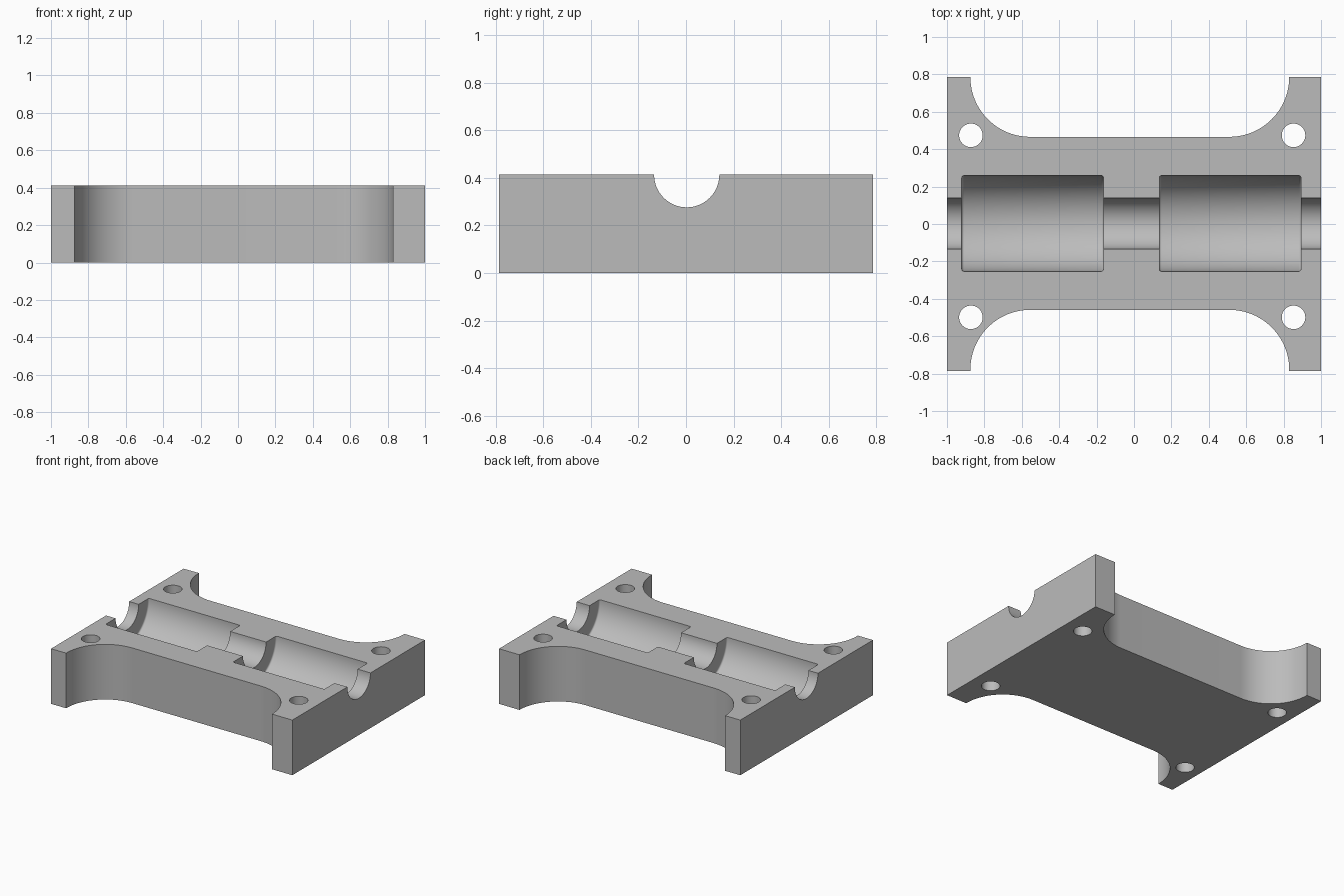
import bpy, bmesh, math
from mathutils import Matrix

cube = bpy.data.objects.get("Cube")
if cube:
    bpy.data.objects.remove(cube, do_unlink=True)

HEIGHT = 0.413
HALF_Y = 0.785
FILLET = 0.32

grey = bpy.data.materials.new("machined_grey")
grey.use_nodes = True
GREY = (0.5, 0.5, 0.5, 1)
grey.diffuse_color = GREY
grey.node_tree.nodes["Principled BSDF"].inputs["Base Color"].default_value = GREY


def make_object(name, bm):
    mesh = bpy.data.meshes.new(name)
    bmesh.ops.recalc_face_normals(bm, faces=bm.faces)
    bm.to_mesh(mesh)
    bm.free()
    mesh.materials.append(grey)
    obj = bpy.data.objects.new(name, mesh)
    bpy.context.collection.objects.link(obj)
    return obj


def cylinder(name, radius, length, matrix, segments, rounding=0):
    bm = bmesh.new()
    bmesh.ops.create_cone(bm, cap_ends=True, segments=segments, radius1=radius,
                          radius2=radius, depth=length)
    if rounding:
        rims = [e for e in bm.edges if abs(e.verts[0].co.z - e.verts[1].co.z) < 1e-5]
        bmesh.ops.bevel(bm, geom=rims, offset=rounding, segments=3,
                        profile=0.5, affect='EDGES')
    bmesh.ops.transform(bm, matrix=matrix, verts=bm.verts)
    obj = make_object(name, bm)
    obj.hide_render = True
    return obj


def corner(cx, cy, start):
    # quarter-circle from start angle, counter-clockwise order reversed
    return [(cx + FILLET * math.cos(a), cy + FILLET * math.sin(a))
            for a in (start - math.pi / 2 * i / 24 for i in range(25))]


# Waisted plate outline, extruded upward
LEFT, RIGHT = -0.555, 0.51
BACK, FRONT = 0.786, -0.779
outline = [(-1, -HALF_Y), (LEFT - FILLET, -HALF_Y)]
outline += corner(LEFT, FRONT, math.pi)
outline += corner(RIGHT, FRONT, math.pi / 2)
outline += [(RIGHT + FILLET, -HALF_Y), (1, -HALF_Y), (1, HALF_Y)]
outline += corner(RIGHT, BACK, 0)
outline += corner(LEFT, BACK, -math.pi / 2)
outline += [(-1, HALF_Y)]

bm = bmesh.new()
base = bm.faces.new([bm.verts.new((x, y, 0)) for x, y in outline])
top = bmesh.ops.extrude_face_region(bm, geom=[base])["geom"]
bmesh.ops.translate(bm, vec=(0, 0, HEIGHT),
                    verts=[g for g in top if isinstance(g, bmesh.types.BMVert)])
bmesh.ops.remove_doubles(bm, verts=bm.verts, dist=0.002)
block = make_object("bearing_block", bm)

# Shaft groove and two bearing pockets lying along x
AXIS_Y = 0.003
lay = Matrix.Rotation(math.pi / 2, 4, 'Y')
cutters = [cylinder("shaft_groove_cutter", 0.137, 2.4,
                    Matrix.Translation((0, AXIS_Y, HEIGHT)) @ lay, 64)]
for side, x0, x1 in (("right", -0.921, -0.163), ("left", 0.135, 0.893)):
    place = Matrix.Translation(((x0 + x1) / 2, AXIS_Y, HEIGHT)) @ lay
    cutters.append(cylinder(side + "_pocket_cutter", 0.256, x1 - x0, place, 96, 0.012))

# Four bolt holes
for x in (-0.872, 0.853):
    for y in (-0.499, 0.474):
        cutters.append(cylinder("bolt_hole_cutter", 0.063, 1,
                                Matrix.Translation((x, y, HEIGHT / 2)), 40))

bpy.context.view_layer.objects.active = block
block.select_set(True)
for cutter in cutters:
    mod = block.modifiers.new(cutter.name, 'BOOLEAN')
    mod.operation = 'DIFFERENCE'
    mod.solver = 'EXACT'
    mod.object = cutter
    bpy.ops.object.modifier_apply(modifier=mod.name)
    bpy.data.objects.remove(cutter, do_unlink=True)

bpy.ops.object.select_all(action='DESELECT')
block.select_set(True)
bpy.ops.object.shade_smooth_by_angle(angle=math.radians(35))
